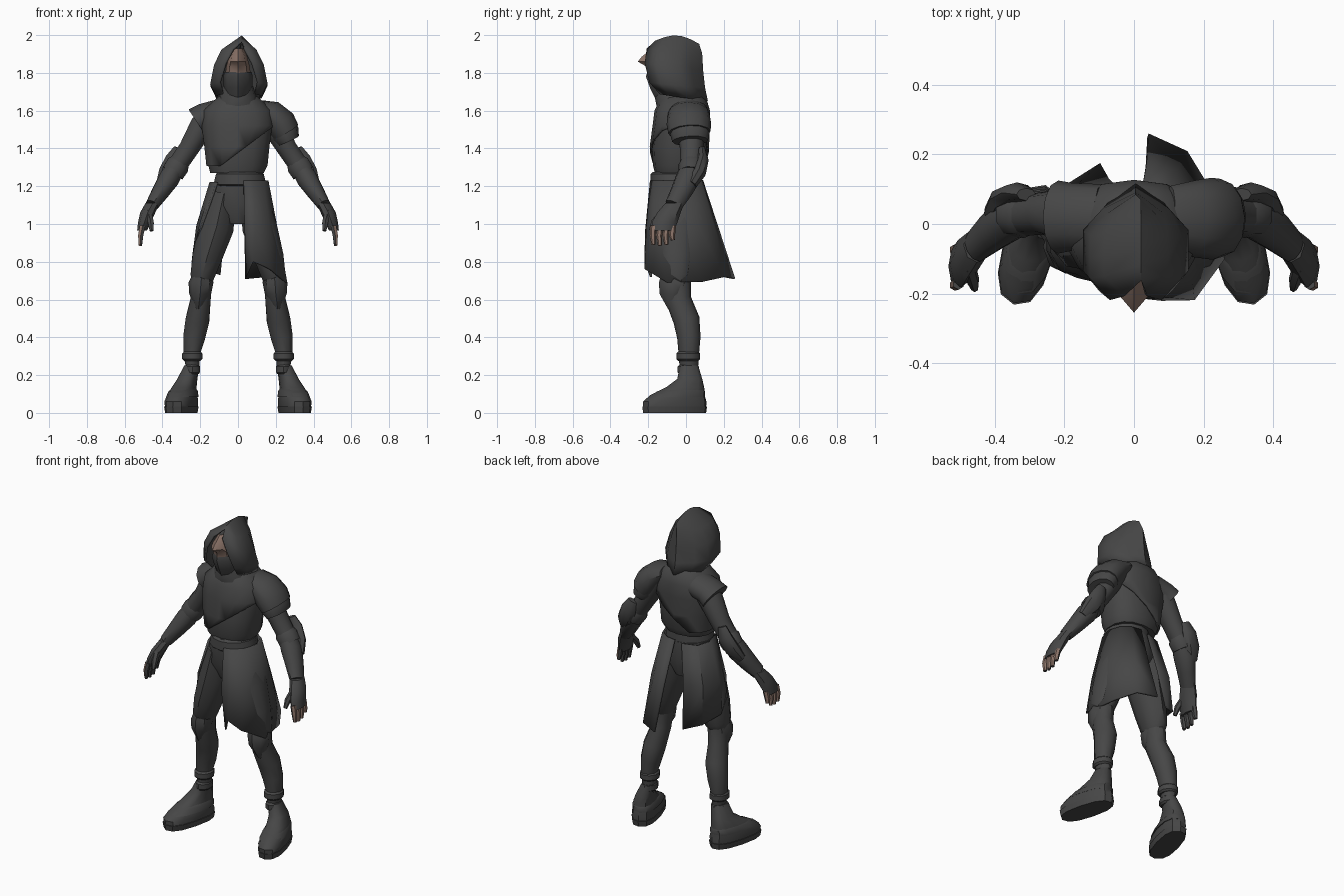
import bpy, bmesh, math
from mathutils import Vector

default_cube = bpy.data.objects.get("Cube")
if default_cube:
    bpy.data.objects.remove(default_cube, do_unlink=True)


def make_material(name, colour):
    material = bpy.data.materials.new(name)
    material.use_nodes = True
    material.diffuse_color = colour
    material.node_tree.nodes["Principled BSDF"].inputs["Base Color"].default_value = colour
    return material


CLOTH = make_material("charcoal cloth", (.062, .062, .062, 1))
SKIN = make_material("bare skin", (.27, .18, .145, 1))
parts = []


def finish(name, bm, thickness=0, skin_rule=None):
    """Turn a bmesh into a named object with its materials."""
    bmesh.ops.recalc_face_normals(bm, faces=bm.faces)
    if skin_rule:
        for face in bm.faces:
            face.material_index = int(skin_rule(face))
    mesh = bpy.data.meshes.new(name)
    bm.to_mesh(mesh)
    bm.free()
    mesh.materials.append(CLOTH)
    mesh.materials.append(SKIN)
    part = bpy.data.objects.new(name, mesh)
    bpy.context.collection.objects.link(part)
    if thickness:
        solid = part.modifiers.new("thickness", 'SOLIDIFY')
        solid.thickness = thickness
        solid.offset = 0
    parts.append(part)
    return part


def loft_mesh(rings, sides=10, side=1, follow=True, yaw=0, square=1, grow=0):
    """Skin rings of (x, y, z, half width, half depth), capped at both ends."""
    bm = bmesh.new()
    centres = [Vector(ring[:3]) for ring in rings]
    loops = []
    for i, ring in enumerate(rings):
        wide = Vector((math.cos(yaw), math.sin(yaw), 0))
        deep = Vector((-math.sin(yaw), math.cos(yaw), 0))
        if follow:
            along = (centres[min(i + 1, len(rings) - 1)] - centres[max(i - 1, 0)]).normalized()
            wide = along.cross(Vector((0, 1, 0))).normalized()
            deep = wide.cross(along)
        loop = []
        for k in range(sides):
            angle = math.tau * k / sides + math.pi / 2
            c, s = math.cos(angle), math.sin(angle)
            point = centres[i].copy()
            point += wide * math.copysign(abs(c) ** square, c) * (ring[3] + grow)
            point += deep * math.copysign(abs(s) ** square, s) * (ring[4] + grow)
            loop.append(bm.verts.new((point.x * side, point.y, point.z)))
        loops.append(loop)
    for a, b in zip(loops, loops[1:]):
        for k in range(sides):
            n = (k + 1) % sides
            bm.faces.new((a[k], a[n], b[n], b[k]))
    bm.faces.new(loops[0])
    bm.faces.new(loops[-1])
    return bm


def loft(name, rings, skin_rule=None, **options):
    return finish(name, loft_mesh(rings, **options), skin_rule=skin_rule)


def sheet(name, rows, thickness=.012):
    """Cloth panel spanning rows of points."""
    bm = bmesh.new()
    grid = [[bm.verts.new(p) for p in row] for row in rows]
    for a, b in zip(grid, grid[1:]):
        for k in range(len(a) - 1):
            bm.faces.new((a[k], a[k + 1], b[k + 1], b[k]))
    bmesh.ops.remove_doubles(bm, verts=bm.verts, dist=.001)
    return finish(name, bm, thickness)


# Tunic with a diagonal overlapping mantle
tunic = [(-.005, -.04, 1.27, .145, .125), (0, -.035, 1.31, .16, .14), (0, -.035, 1.41, .17, .145),
         (0, -.025, 1.52, .185, .14), (0, -.02, 1.6, .175, .135), (0, -.015, 1.65, .12, .115),
         (0, -.02, 1.69, .07, .08)]
loft("tunic", tunic, sides=14, follow=False, square=.85)
mantle = loft_mesh(tunic[1:], sides=14, follow=False, square=.85, grow=.008)
bmesh.ops.bisect_plane(mantle, geom=mantle.verts[:] + mantle.edges[:] + mantle.faces[:],
                       plane_co=(.03, 0, 1.4), plane_no=(-.6, 0, .8), clear_inner=True)
finish("diagonal_mantle", mantle, .008)
loft("neck_scarf", [(0, -.03, 1.62, .13, .125), (0, -.045, 1.67, .1, .12), (0, -.05, 1.73, .08, .1)],
     follow=False, sides=12)

# Waist and hips
loft("waist", [(.01, -.05, 1.32, .11, .11), (.01, -.05, 1.2, .115, .115)], follow=False, sides=12)
loft("belt", [(.01, -.055, 1.275, .115, .122), (.01, -.055, 1.265, .13, .132),
              (.01, -.055, 1.21, .143, .134), (.01, -.055, 1.2, .13, .12)], follow=False, sides=14)
loft("hips", [(0, -.045, 1.22, .135, .125), (0, -.04, 1.1, .165, .13), (0, -.035, 1, .07, .1)],
     follow=False, sides=12)

# Face and mask, with a pointed front
face_rings = [(0, -.1, 1.93, .03, .08), (0, -.1, 1.885, .05, .135), (0, -.1, 1.86, .055, .155),
              (0, -.1, 1.835, .062, .112), (0, -.1, 1.79, .068, .105)]
loft("face", face_rings, skin_rule=lambda f: f.normal.y < 0, follow=False, sides=8)
loft("face_mask", [(0, -.1, 1.805, .072, .105), (0, -.1, 1.78, .078, .112), (0, -.09, 1.72, .075, .1),
                   (0, -.08, 1.66, .06, .08)], follow=False, sides=8)

# Hood: front height, back height, front y, back y, front width, side width
hood_levels = [(1.965, 1.95, -.16, .065, 0, 0), (1.925, 1.9, -.205, .08, .03, .088),
               (1.85, 1.81, -.215, .085, .07, .126), (1.75, 1.72, -.19, .095, .1, .146),
               (1.69, 1.65, -.135, .11, .085, .115)]
hood_rows = []
for front_z, back_z, front_y, back_y, front_w, side_w in hood_levels:
    half = []
    for k in range(6):
        t = k / 5
        width = front_w * (1 - t) ** 2 + side_w * math.sin(math.pi * t ** .8) ** .7 if k < 5 else 0
        width = min(width, side_w)
        lift = .035 * math.sin(math.pi * t) if side_w == 0 else 0
        lean = .02 if side_w == 0 else .005
        half.append((width, lean, front_y + (back_y - front_y) * t, front_z + (back_z - front_z) * t + lift))
    row = [(lean + w, y, z) for w, lean, y, z in half]
    row += [(lean - w, y, z) for w, lean, y, z in reversed(half[:-1])]
    hood_rows.append(row)
sheet("hood", hood_rows)

# Split skirt: long wrap on the left, shorter panel on the right
sheet("left_skirt", [
    [(x, y, 1.23) for x, y in ((.03, -.185), (.08, -.165), (.13, -.12), (.155, -.03), (.13, .04), (.08, .075), (.02, .085))],
    [(x, y, .97) for x, y in ((.035, -.21), (.09, -.205), (.165, -.17), (.205, -.04), (.185, .07), (.12, .15), (.035, .17))],
    [(.045, -.185, .72), (.08, -.215, .8), (.17, -.215, .76), (.255, -.1, .69),
     (.22, .09, .695), (.15, .205, .72), (.04, .255, .71)]])
sheet("right_skirt", [
    [(x, y, 1.22) for x, y in ((-.11, -.135), (-.145, -.03), (-.12, .055), (-.03, .085))],
    [(x, y, .99) for x, y in ((-.19, -.12), (-.215, -.02), (-.18, .09), (-.07, .125))],
    [(-.23, -.07, .88), (-.24, 0, .8), (-.19, .11, .76), (-.095, .17, .73)]])

for label, side in (("left", 1), ("right", -1)):
    # Legs
    loft(label + "_trouser", [(.075, -.04, 1.16, .075, .115), (.115, -.045, .98, .097, .122),
                              (.165, -.05, .82, .082, .105), (.19, -.05, .72, .066, .09),
                              (.195, -.05, .69, .055, .07)], side=side)
    loft(label + "_shin", [(.19, -.05, .73, .058, .075), (.198, -.04, .6, .056, .068),
                           (.215, .003, .49, .066, .07), (.232, .015, .4, .061, .062),
                           (.246, .015, .3, .043, .053), (.238, .015, .22, .036, .048)], side=side)
    loft(label + "_knee_guard", [(.19, -.062, .735, .05, .07), (.196, -.065, .69, .066, .078),
                                 (.2, -.07, .63, .058, .07), (.21, -.07, .55, .015, .025)],
         side=side, follow=False, sides=8)
    for k, height in enumerate((.23, .3)):
        loft(label + "_ankle_wrap_" + "ab"[k],
             [(.242, .012, height + h, .04 + .012 * k + g, .053 + .006 * k + g)
              for h, g in ((-.025, -.006), (-.015, .004), (.015, .004), (.025, -.006))],
             side=side, follow=False)
    # Boots turned slightly outward
    boot_yaw = .26
    loft(label + "_boot", [(.3, -.06, .02, .07, .172), (.3, -.06, .06, .074, .174), (.296, -.045, .095, .068, .148),
                           (.285, -.005, .135, .058, .105), (.268, .02, .18, .05, .068),
                           (.245, .016, .25, .038, .05)],
         side=side, follow=False, yaw=boot_yaw, sides=12, square=.8)
    loft(label + "_sole", [(.3, -.06, 0, .07, .172), (.3, -.06, .035, .076, .178)],
         side=side, follow=False, yaw=boot_yaw, sides=12, square=.8)
    loft(label + "_instep_strap", [(.295, -.05, .085, .073, .155), (.29, -.025, .115, .068, .13),
                                   (.285, -.01, .13, .055, .1)],
         side=side, follow=False, yaw=boot_yaw, sides=12, square=.8)

    # Arms
    loft(label + "_upper_arm", [(.13, .02, 1.59, .06, .08), (.19, .025, 1.52, .068, .078),
                                (.26, .03, 1.4, .056, .062), (.335, .025, 1.29, .054, .058)], side=side)
    loft(label + "_sleeve_cuff", [(.3, .03, 1.335, .05, .055), (.318, .028, 1.312, .066, .068),
                                  (.345, .025, 1.27, .064, .064)], side=side)
    loft(label + "_forearm", [(.325, .027, 1.305, .05, .055), (.365, .01, 1.24, .058, .066),
                              (.41, -.025, 1.17, .048, .058), (.455, -.065, 1.1, .036, .048)], side=side)
    loft(label + "_elbow_guard", [(.31, .085, 1.4, .03, .018), (.335, .09, 1.34, .05, .03),
                                  (.372, .07, 1.27, .05, .036), (.405, .03, 1.21, .03, .03)],
         side=side, sides=8)
    # Hands in fingerless gloves
    loft(label + "_glove", [(.452, -.06, 1.11, .038, .05), (.478, -.09, 1.06, .04, .062),
                            (.495, -.113, 1.01, .034, .068), (.508, -.122, .965, .026, .06)],
         side=side, follow=False, sides=8)
    for k, digit in enumerate(("index", "middle", "ring", "little")):
        y = -.172 + .034 * k
        tip = (.89, .885, .89, .915)[k]
        loft(label + "_" + digit + "_finger",
             [(.505, y, .99, .017, .017), (.515, y - .004, .94, .016, .016), (.517, y, tip, .01, .011)],
             skin_rule=lambda f: f.normal.x * side > .2 and f.calc_center_median().z < .97,
             side=side, sides=6)
    loft(label + "_thumb", [(.475, -.12, 1.06, .02, .022), (.462, -.165, 1.01, .018, .02),
                            (.458, -.185, .965, .011, .012)], side=side, sides=6)

# Left layered shoulder guard, right open cap sleeve
loft("left_shoulder_guard", [(.1, .02, 1.62, .04, .09), (.17, .015, 1.585, .074, .11),
                             (.225, .015, 1.53, .086, .118), (.252, .018, 1.485, .078, .112)], side=1, sides=12)
loft("left_shoulder_lower_plate", [(.22, .02, 1.53, .07, .1), (.25, .02, 1.475, .078, .104),
                                   (.266, .022, 1.44, .062, .095)], side=1, sides=12)
loft("right_cap_sleeve", [(.1, .015, 1.585, .075, .1), (.18, .02, 1.565, .074, .098),
                          (.218, .02, 1.54, .08, .105)], side=-1, sides=12)

# Smooth shading that keeps hard edges
bpy.ops.object.select_all(action='DESELECT')
for part in parts:
    part.select_set(True)
bpy.context.view_layer.objects.active = parts[0]
bpy.ops.object.shade_smooth_by_angle(angle=math.radians(42))
